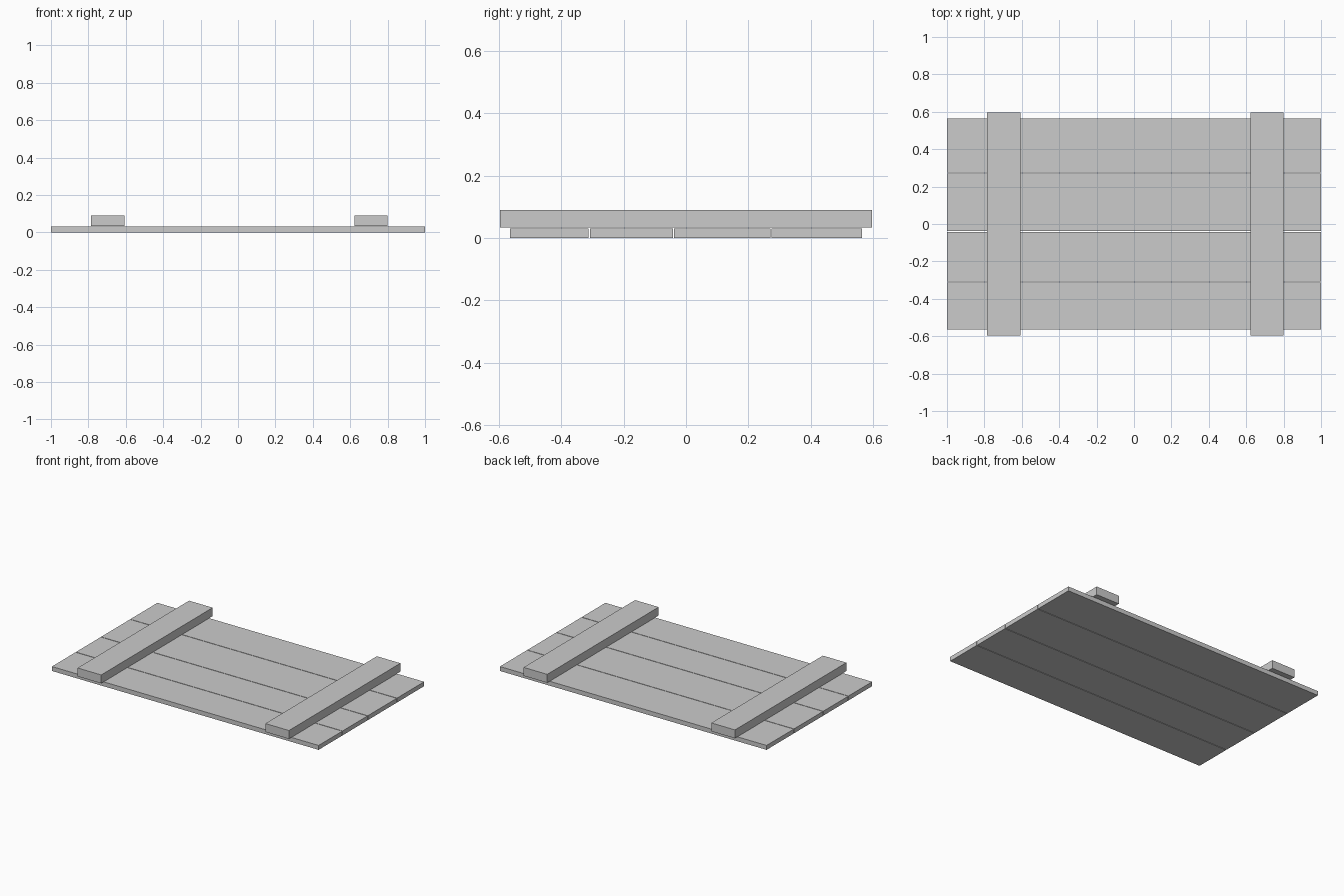
import bpy

if "Cube" in bpy.data.objects:
    bpy.data.objects.remove(bpy.data.objects["Cube"])


def box(name, x, y, z):
    """Add a box spanning the given (min, max) ranges."""
    bpy.ops.mesh.primitive_cube_add(size=1, location=[sum(r) / 2 for r in (x, y, z)])
    ob = bpy.context.object
    ob.name = name
    ob.scale = [r[1] - r[0] for r in (x, y, z)]
    bpy.ops.object.transform_apply(location=False, rotation=False, scale=True)
    return ob


# Four long planks of uneven width with narrow gaps
planks = [(-0.565, -0.312), (-0.308, -0.042), (-0.038, 0.271), (0.275, 0.565)]
for i, span in enumerate(planks, 1):
    box(f"plank_{i}", (-1, 1), span, (0, 0.03))

# Two cross battens lying over the planks
for name, span in (("left_batten", (-0.785, -0.608)), ("right_batten", (0.623, 0.80))):
    box(name, span, (-0.597, 0.597), (0.033, 0.09))
